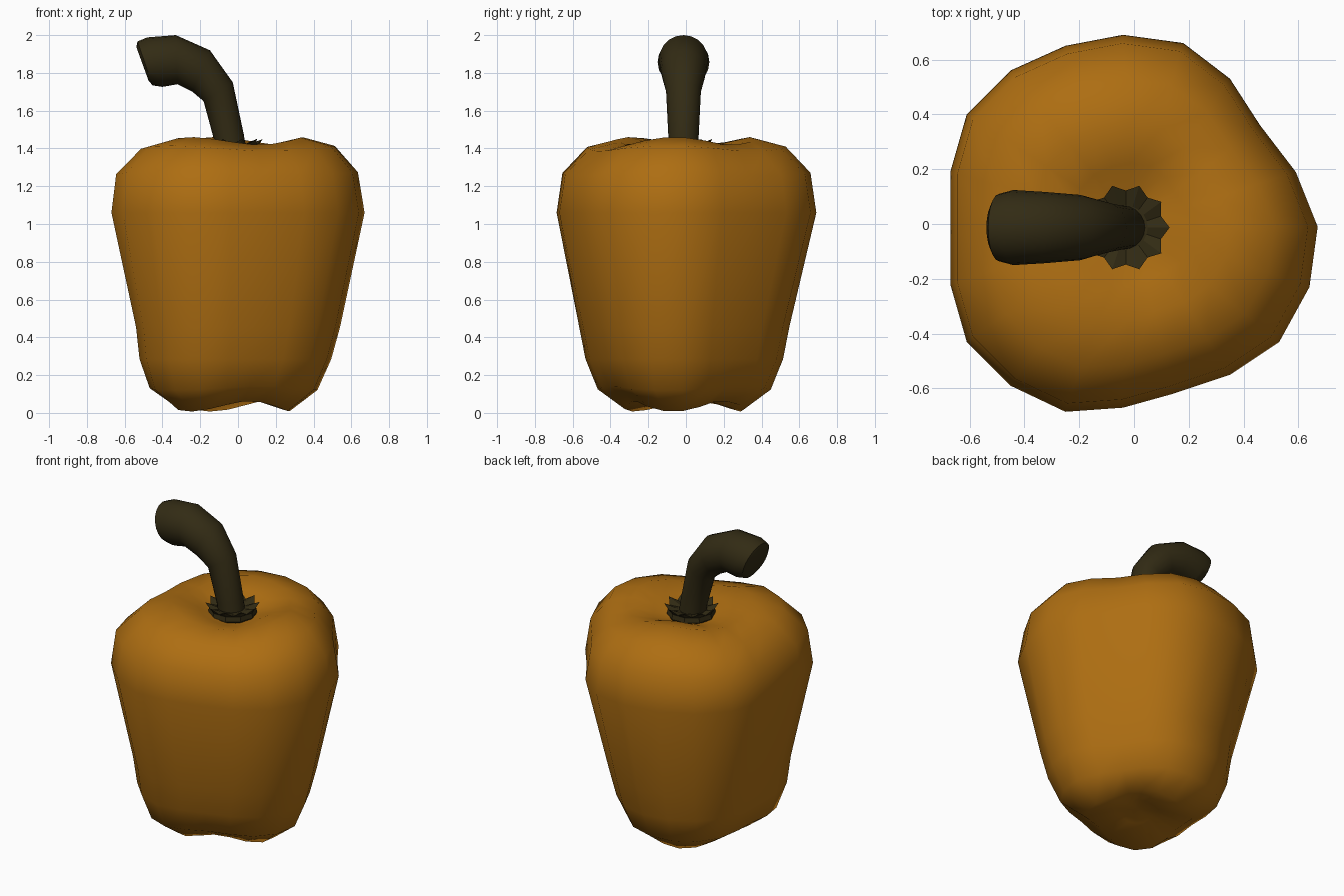
import bpy, math
from math import cos, sin, pi, radians

if "Cube" in bpy.data.objects:
    bpy.data.objects.remove(bpy.data.objects["Cube"])


def material(name, rgb):
    m = bpy.data.materials.new(name)
    m.diffuse_color = (*rgb, 1)
    m.use_nodes = True
    m.node_tree.nodes["Principled BSDF"].inputs["Base Color"].default_value = m.diffuse_color
    return m


def loft(name, rings, mat, start=None, end=None, smooth=None):
    """Skin a list of equal-sized rings; ends close on a point or an n-gon."""
    n = len(rings[0])
    verts = [p for r in rings for p in r]
    faces = [(k * n + i, k * n + (i + 1) % n, (k + 1) * n + (i + 1) % n, (k + 1) * n + i)
             for k in range(len(rings) - 1) for i in range(n)]
    last = (len(rings) - 1) * n
    if start:
        c = len(verts)
        verts.append(start)
        faces += [(c, (i + 1) % n, i) for i in range(n)]
    else:
        faces.append(tuple(reversed(range(n))))
    if end:
        c = len(verts)
        verts.append(end)
        faces += [(c, last + i, last + (i + 1) % n) for i in range(n)]
    else:
        faces.append(tuple(range(last, last + n)))
    mesh = bpy.data.meshes.new(name)
    mesh.from_pydata(verts, [], faces)
    mesh.materials.append(mat)
    ob = bpy.data.objects.new(name, mesh)
    bpy.context.collection.objects.link(ob)
    if smooth:
        bpy.ops.object.select_all(action='DESELECT')
        ob.select_set(True)
        bpy.context.view_layer.objects.active = ob
        bpy.ops.object.shade_smooth_by_angle(angle=radians(smooth))
    return ob


orange = material("orange_skin", (0.42, 0.155, 0.006))
dark = material("dark_stem", (0.032, 0.024, 0.007))

# Pepper body: three-lobed outline scaled through a height profile
outline = [(.67, -.01), (.59, .19), (.46, .36), (.35, .53), (.18, .66), (-.04, .69),
           (-.25, .65), (-.45, .56), (-.61, .40), (-.67, .19), (-.67, -.01), (-.67, -.22),
           (-.61, -.43), (-.45, -.59), (-.25, -.685), (-.04, -.67), (.14, -.62),
           (.35, -.55), (.53, -.43), (.64, -.23)]
# height, scale, lobe lift, lobe bulge, x shift
profile = [(.075, .18, -.008, 0, -.03), (.035, .45, -.028, .03, -.035),
           (.13, .655, -.01, .03, -.03), (.285, .75, 0, .025, -.02),
           (.455, .80, 0, .02, -.005), (1.06, 1, 0, 0, 0), (1.265, .955, .01, 0, -.005),
           (1.40, .765, .015, 0, 0), (1.44, .52, .02, 0, 0), (1.41, .32, .02, 0, 0),
           (1.375, .18, .005, 0, -.01)]
rings = []
for z, s, lift, bulge, dx in profile:
    ring = []
    for x, y in outline:
        lobe = cos(3 * (math.atan2(y, x) - radians(110)))
        k = s * (1 + bulge * lobe)
        ring.append((x * k + dx, y * k - (.012 if z < .5 else 0), z + lift * lobe))
    rings.append(ring)
loft("pepper_body", rings, orange, (-.03, -.01, .085), (-.03, -.01, 1.365), 80)

# Calyx: low drum with a crown of ten flared teeth
cx, cy, teeth = -.03, -.013, 10


def crown(r_tip, r_gap, z_tip, z_gap):
    out = []
    for i in range(teeth * 2):
        r, z = (r_gap, z_gap) if i % 2 else (r_tip, z_tip)
        a = pi * i / teeth
        out.append((cx + r * cos(a), cy + r * sin(a), z))
    return out


loft("calyx", [crown(.12, .12, 1.35, 1.35), crown(.145, .135, 1.385, 1.385),
               crown(.138, .13, 1.415, 1.415), crown(.16, .135, 1.45, 1.42),
               crown(.08, .08, 1.415, 1.415)], dark, smooth=20)

# Stem: tapered tube bending to the left, with a bevelled cut end
# x, z, radius, tilt of the ring from horizontal (degrees)
path = [(-.033, 1.36, .08, 8), (-.048, 1.46, .08, 10), (-.105, 1.70, .092, 33),
        (-.195, 1.81, .119, 67), (-.325, 1.87, .13, 92), (-.44, 1.857, .137, 107),
        (-.492, 1.85, .123, 109), (-.506, 1.848, .095, 110)]
sides = 20
rings = []
for x, z, r, tilt in path:
    t = radians(tilt)
    rings.append([(x + r * cos(2 * pi * i / sides) * cos(t), cy + r * sin(2 * pi * i / sides),
                   z + r * cos(2 * pi * i / sides) * sin(t)) for i in range(sides)])
loft("stem", rings, dark, smooth=45)
